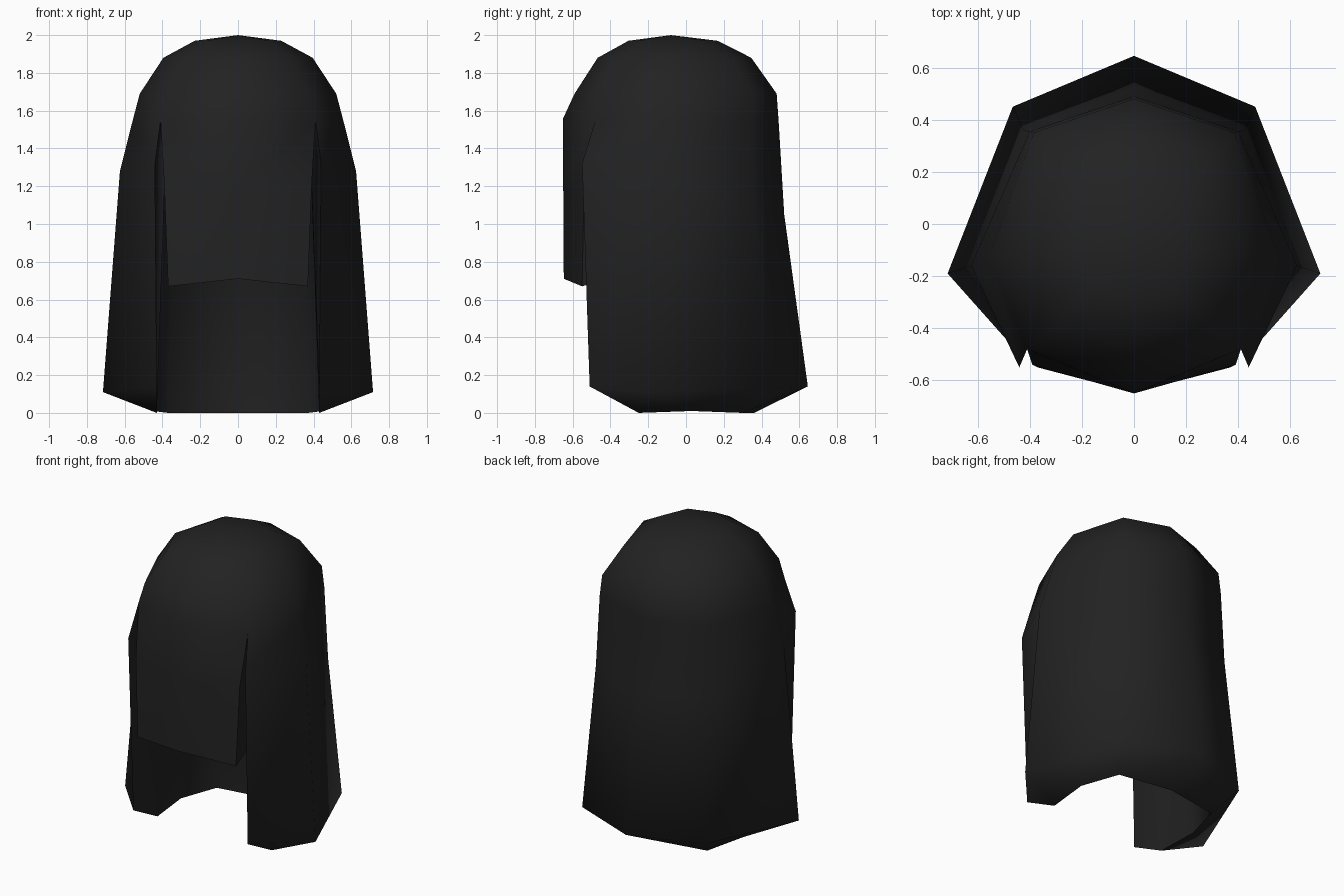
import bpy
import bmesh
from mathutils import Vector

cube = bpy.data.objects.get("Cube")
if cube:
    bpy.data.objects.remove(cube, do_unlink=True)

bm = bmesh.new()


def row(*points):
    """One row of vertices on the left half, running from back to front."""
    return [bm.verts.new(p) for p in points]


def strip(*rows):
    """Skin neighbouring rows with quads."""
    for upper, lower in zip(rows, rows[1:]):
        for i in range(len(upper) - 1):
            bm.faces.new((upper[i], upper[i + 1], lower[i + 1], lower[i]))


def fan(tip, ring):
    """Close a ring to a single point."""
    for a, b in zip(ring, ring[1:]):
        bm.faces.new((tip, a, b))


# Crown: one outline scaled about the head axis, closed at the apex
axis = Vector((0, -0.08))
outline = [Vector(p) for p in
           ((0, 0.48), (0.385, 0.35), (0.52, -0.12), (0.37, -0.47), (0, -0.59))]
crown = []
for scale, z in ((0.44, 1.97), (0.76, 1.88), (1, 1.69)):
    crown.append(row(*[(*(axis + (p - axis) * scale), z) for p in outline]))
brow = row((0, 0.49, 1.55), (0.4, 0.355, 1.55), (0.557, -0.13, 1.55),
           (0.41, -0.48, 1.55), (0, -0.65, 1.56))
fan(bm.verts.new((*axis, 2)), crown[0])
strip(*crown, brow)

# Hollow inside, shared by the drape and the fringe
lining = row((0, 0.34, 1.45), (0.33, 0.27, 1.45), (0.43, -0.05, 1.45),
             (0.38, -0.34, 1.45), (0, -0.48, 1.45))
fan(bm.verts.new((*axis, 1.7)), lining)

# Long drape round the back and sides, with a hem turned inward
middle = row((0, 0.52, 1.05), (0.425, 0.36, 1.07),
             (0.625, -0.16, 1.28), (0.44, -0.55, 1.32))
hem = row((0, 0.645, 0.14), (0.465, 0.45, 0.13),
          (0.715, -0.19, 0.11), (0.43, -0.51, 0.14))
turn = row((0, 0.36, 0), (0.37, 0.3, 0), (0.45, 0.03, 0.01), (0.43, -0.25, 0))
strip(brow[:4], middle, hem, turn, lining[:4])

# Fringe over the face, tucked under at its tip
fringe = row((0.39, -0.54, 1.2), (0, -0.65, 1.2))
tip = row((0.37, -0.55, 0.67), (0, -0.647, 0.71))
tuck = row((0.35, -0.4, 0.72), (0, -0.5, 0.76))
strip(brow[3:], fringe, tip, tuck, lining[3:])

# Facing edges of the side lock and of the fringe
bm.faces.new((brow[3], middle[3], hem[3], turn[3], lining[3]))
bm.faces.new((brow[3], fringe[0], tip[0], tuck[0], lining[3]))

# Mirror the half and close the centre seam
bmesh.ops.mirror(bm, geom=bm.verts[:] + bm.edges[:] + bm.faces[:],
                 axis='X', merge_dist=0.001)
bmesh.ops.remove_doubles(bm, verts=bm.verts[:], dist=0.001)
bmesh.ops.recalc_face_normals(bm, faces=bm.faces[:])

mesh = bpy.data.meshes.new("hair")
bm.to_mesh(mesh)
bm.free()
hair = bpy.data.objects.new("hair", mesh)
bpy.context.collection.objects.link(hair)

# Black hair colour
color = (0.016, 0.016, 0.016, 1)
black = bpy.data.materials.new("soft black")
black.use_nodes = True
black.diffuse_color = color
black.node_tree.nodes["Principled BSDF"].inputs["Base Color"].default_value = color
mesh.materials.append(black)

# Smooth shading, crisp only at the tightest folds
bpy.ops.object.select_all(action='DESELECT')
hair.select_set(True)
bpy.context.view_layer.objects.active = hair
bpy.ops.object.shade_smooth_by_angle(angle=1.35)
